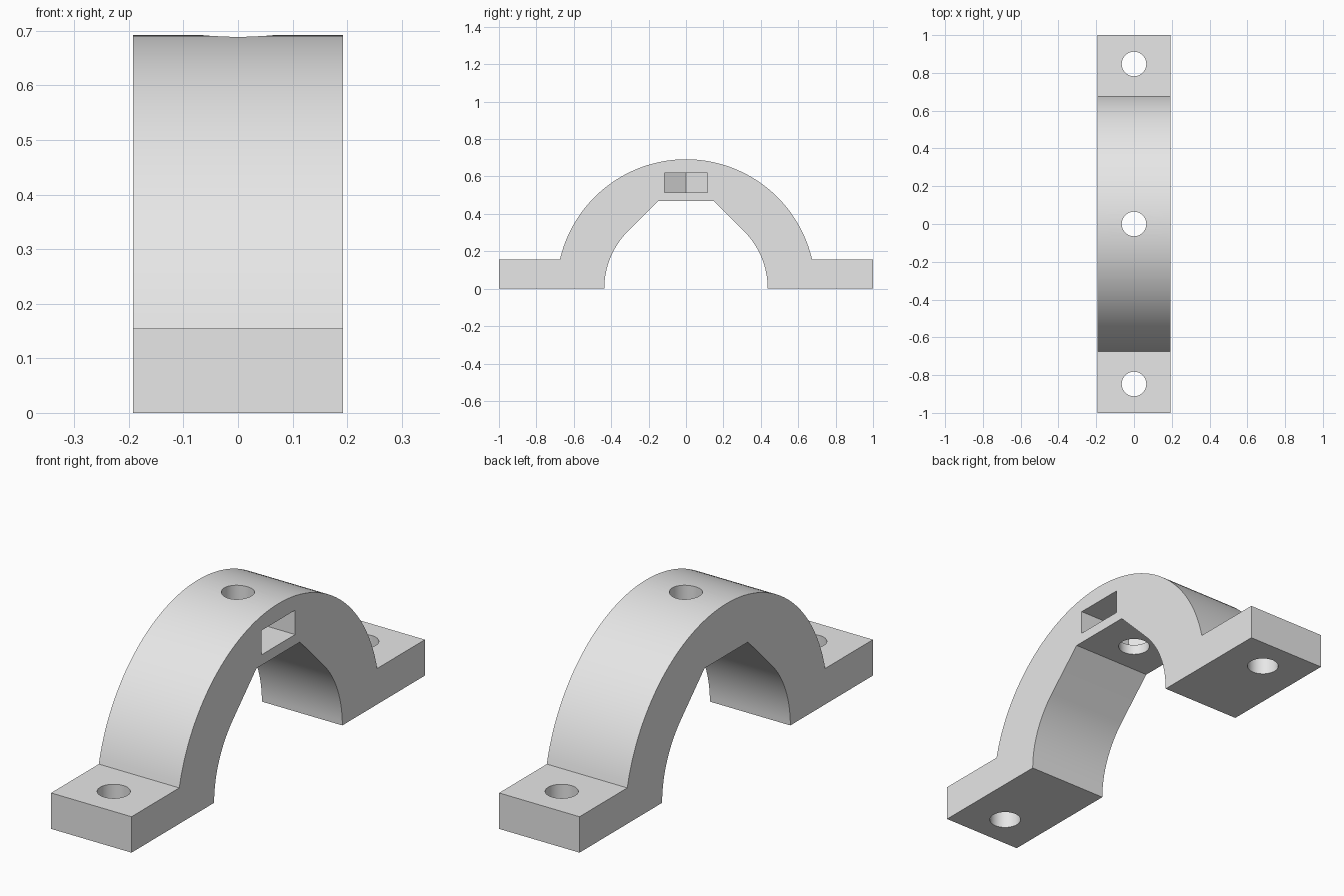
import bpy
import bmesh
from math import sin, cos, pi, asin, sqrt, radians
from mathutils import Vector

cube = bpy.data.objects.get("Cube")
if cube:
    bpy.data.objects.remove(cube)

HALF_WIDTH = 0.192
OUTER_R, INNER_R = 0.692, 0.437
FOOT_H, CROWN_Z = 0.155, 0.47
HOLE_R, BOLT_Y = 0.065, 0.847
NUT_APOTHEM = 0.115

grey = bpy.data.materials.new("light grey")
grey.use_nodes = True
colour = (0.8, 0.8, 0.8, 1)
grey.diffuse_color = colour
grey.node_tree.nodes["Principled BSDF"].inputs["Base Color"].default_value = colour


def prism(name, points, offset):
    """Extrude a closed 3D outline along an offset."""
    bm = bmesh.new()
    face = bm.faces.new([bm.verts.new(p) for p in points])
    result = bmesh.ops.extrude_face_region(bm, geom=[face])
    verts = [v for v in result["geom"] if isinstance(v, bmesh.types.BMVert)]
    bmesh.ops.translate(bm, verts=verts, vec=Vector(offset))
    bmesh.ops.recalc_face_normals(bm, faces=bm.faces[:])
    mesh = bpy.data.meshes.new(name)
    bm.to_mesh(mesh)
    bm.free()
    mesh.materials.append(grey)
    obj = bpy.data.objects.new(name, mesh)
    bpy.context.collection.objects.link(obj)
    return obj


def arc(radius, start, end, steps):
    angles = [start + (end - start) * i / steps for i in range(steps + 1)]
    return [(radius * cos(a), radius * sin(a)) for a in angles]


# Clamp profile: outer arch, bolt feet and a flat-topped teardrop opening
foot_angle = asin(FOOT_H / OUTER_R)
outer = arc(OUTER_R, foot_angle, pi - foot_angle, 72)
inner = arc(INNER_R, 0, pi / 4, 16)
inner.append((INNER_R * sqrt(2) - CROWN_Z, CROWN_Z))
inner_left = [(-y, z) for y, z in inner]
profile = ([(1, 0), (1, FOOT_H)] + outer + [(-1, FOOT_H), (-1, 0)]
           + inner_left + inner[::-1])
clamp = prism("pipe_clamp", [(-HALF_WIDTH, y, z) for y, z in profile],
              (2 * HALF_WIDTH, 0, 0))

# Vertical bolt holes through both feet and the crown
cutters = []
for y in (-BOLT_Y, 0, BOLT_Y):
    ring = arc(HOLE_R, 0, 2 * pi, 48)[:-1]
    cutters.append(prism("bolt_hole_cutter",
                         [(px, py + y, -0.1) for px, py in ring], (0, 0, 1)))

# Nut slot open on one side, with a hexagonal pointed end
corner = NUT_APOTHEM / sqrt(3)
slot = [(-2 * corner, 0), (-corner, -NUT_APOTHEM), (0.3, -NUT_APOTHEM),
        (0.3, NUT_APOTHEM), (-corner, NUT_APOTHEM)]
cutters.append(prism("nut_slot_cutter", [(x, y, 0.515) for x, y in slot],
                     (0, 0, 0.105)))

bpy.ops.object.select_all(action="DESELECT")
clamp.select_set(True)
bpy.context.view_layer.objects.active = clamp
for cutter in cutters:
    cutter.hide_render = True
    cut = clamp.modifiers.new("cut", "BOOLEAN")
    cut.operation = "DIFFERENCE"
    cut.solver = "EXACT"
    cut.object = cutter
    bpy.ops.object.modifier_apply(modifier=cut.name)
    bpy.data.objects.remove(cutter)

bpy.ops.object.shade_smooth_by_angle(angle=radians(30))
